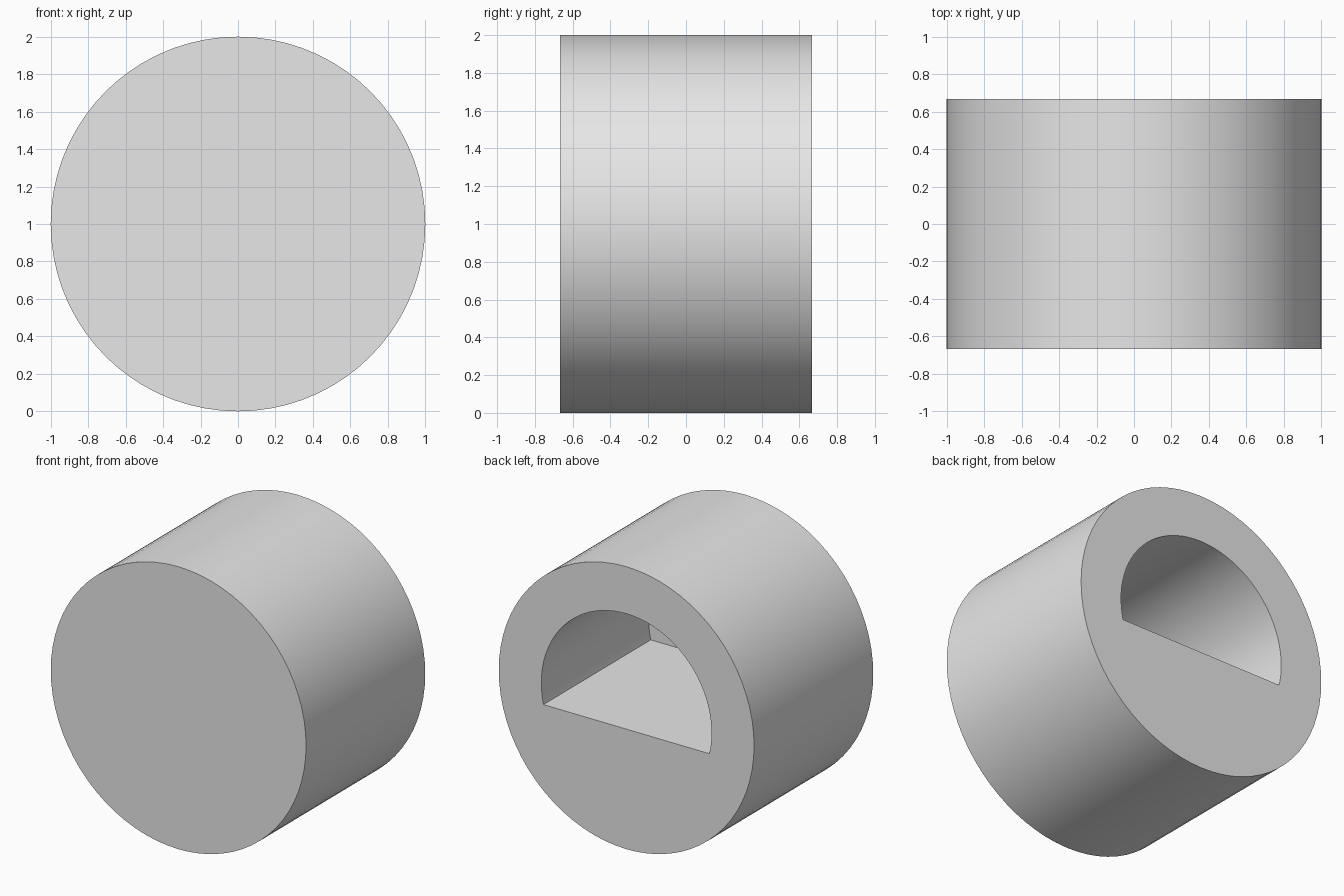
import bpy, bmesh, math

if "Cube" in bpy.data.objects:
    bpy.data.objects.remove(bpy.data.objects["Cube"])

SEGMENTS = 72
LENGTH, RADIUS = 1.333, 1.0      # outer body
BORE_R, FLAT_Z, DEPTH = 0.667, -0.15, 1.2   # D-shaped socket


def prism(name, profile, y0, y1):
    """Extrude an x/z profile along y into a closed solid."""
    bm = bmesh.new()
    face = bm.faces.new([bm.verts.new((x, y0, z)) for x, z in profile])
    ext = bmesh.ops.extrude_face_region(bm, geom=[face])
    verts = [v for v in ext["geom"] if isinstance(v, bmesh.types.BMVert)]
    bmesh.ops.translate(bm, verts=verts, vec=(0, y1 - y0, 0))
    bmesh.ops.recalc_face_normals(bm, faces=bm.faces)
    mesh = bpy.data.meshes.new(name)
    bm.to_mesh(mesh)
    bm.free()
    obj = bpy.data.objects.new(name, mesh)
    bpy.context.collection.objects.link(obj)
    return obj


def arc(radius, start, end, count):
    """Points on an arc about the body axis at z = 1."""
    angles = [start + (end - start) * i / count for i in range(count + 1)]
    return [(radius * math.cos(a), 1 + radius * math.sin(a)) for a in angles]


grey = bpy.data.materials.new("light grey")
grey.diffuse_color = (0.8, 0.8, 0.8, 1)
grey.use_nodes = True
grey.node_tree.nodes["Principled BSDF"].inputs["Base Color"].default_value = grey.diffuse_color

# Round body
body = prism("round_body", arc(RADIUS, 0, 2 * math.pi, SEGMENTS)[:-1],
             -LENGTH / 2, LENGTH / 2)
body.data.materials.append(grey)

# Blind D-shaped socket, open at the back, flat side down
low = math.asin(FLAT_Z / BORE_R)
cutter = prism("socket_cutter", arc(BORE_R, low, math.pi - low, 48),
               LENGTH / 2 - DEPTH, LENGTH / 2 + 0.2)
cutter.data.materials.append(grey)
cutter.hide_render = True

cut = body.modifiers.new("socket", "BOOLEAN")
cut.operation = "DIFFERENCE"
cut.solver = "EXACT"
cut.object = cutter

bpy.ops.object.select_all(action="DESELECT")
bpy.context.view_layer.objects.active = body
body.select_set(True)
bpy.ops.object.modifier_apply(modifier=cut.name)
bpy.data.objects.remove(cutter, do_unlink=True)

# Smooth round walls, crisp rims
bpy.ops.object.shade_smooth_by_angle(angle=math.radians(30))
